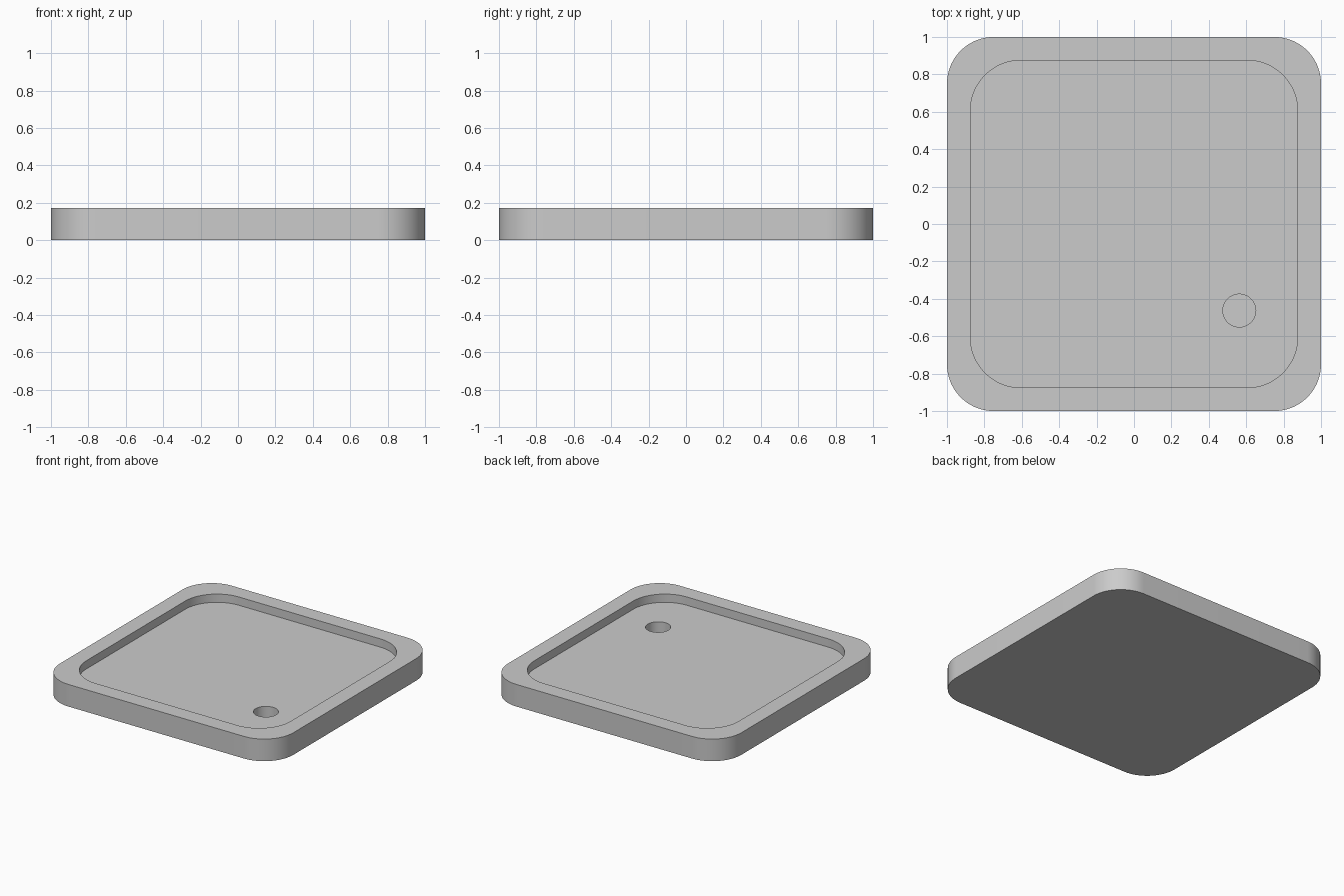
import bpy, bmesh
from math import cos, sin, pi, radians

if "Cube" in bpy.data.objects:
    bpy.data.objects.remove(bpy.data.objects["Cube"])

HEIGHT, FLOOR_Z, HOLE_Z = 0.171, 0.107, 0.015


def rounded_square(half, radius, steps=20):
    pts = []
    for q, (sx, sy) in enumerate([(1, 1), (-1, 1), (-1, -1), (1, -1)]):
        for i in range(steps + 1):
            a = (q + i / steps) * pi / 2
            c = half - radius
            pts.append((sx * c + radius * cos(a), sy * c + radius * sin(a)))
    return pts


def circle(cx, cy, radius, n=48):
    return [(cx + radius * cos(2 * pi * i / n), cy + radius * sin(2 * pi * i / n)) for i in range(n)]


bm = bmesh.new()


def ring(pts, z):
    return [bm.verts.new((x, y, z)) for x, y in pts]


def bridge(a, b):
    n = len(a)
    for i in range(n):
        j = (i + 1) % n
        bm.faces.new((a[i], a[j], b[j], b[i]))


def loop_edges(r):
    return [bm.edges.get((r[i], r[(i + 1) % len(r)])) for i in range(len(r))]


outer = rounded_square(1.0, 0.25)
inner = rounded_square(0.875, 0.27)
hole = circle(0.563, -0.463, 0.088)

# Outer wall, flat rim and recess wall
bottom, top = ring(outer, 0), ring(outer, HEIGHT)
rim, floor_edge = ring(inner, HEIGHT), ring(inner, FLOOR_Z)
bm.faces.new(bottom[::-1])
for a, b in ((bottom, top), (top, rim), (rim, floor_edge)):
    bridge(a, b)

# Blind round hole
hole_top, hole_base = ring(hole, FLOOR_Z), ring(hole, HOLE_Z)
bridge(hole_top, hole_base)
bm.faces.new(hole_base)

# Recessed floor around the hole
bmesh.ops.triangle_fill(bm, use_beauty=True, normal=(0, 0, 1),
                        edges=loop_edges(floor_edge) + loop_edges(hole_top))
bmesh.ops.recalc_face_normals(bm, faces=bm.faces)

mesh = bpy.data.meshes.new("shallow_tray")
bm.to_mesh(mesh)
bm.free()
tray = bpy.data.objects.new("shallow_tray", mesh)
bpy.context.collection.objects.link(tray)
bpy.context.view_layer.objects.active = tray
tray.select_set(True)
bpy.ops.object.shade_smooth_by_angle(angle=radians(30))
